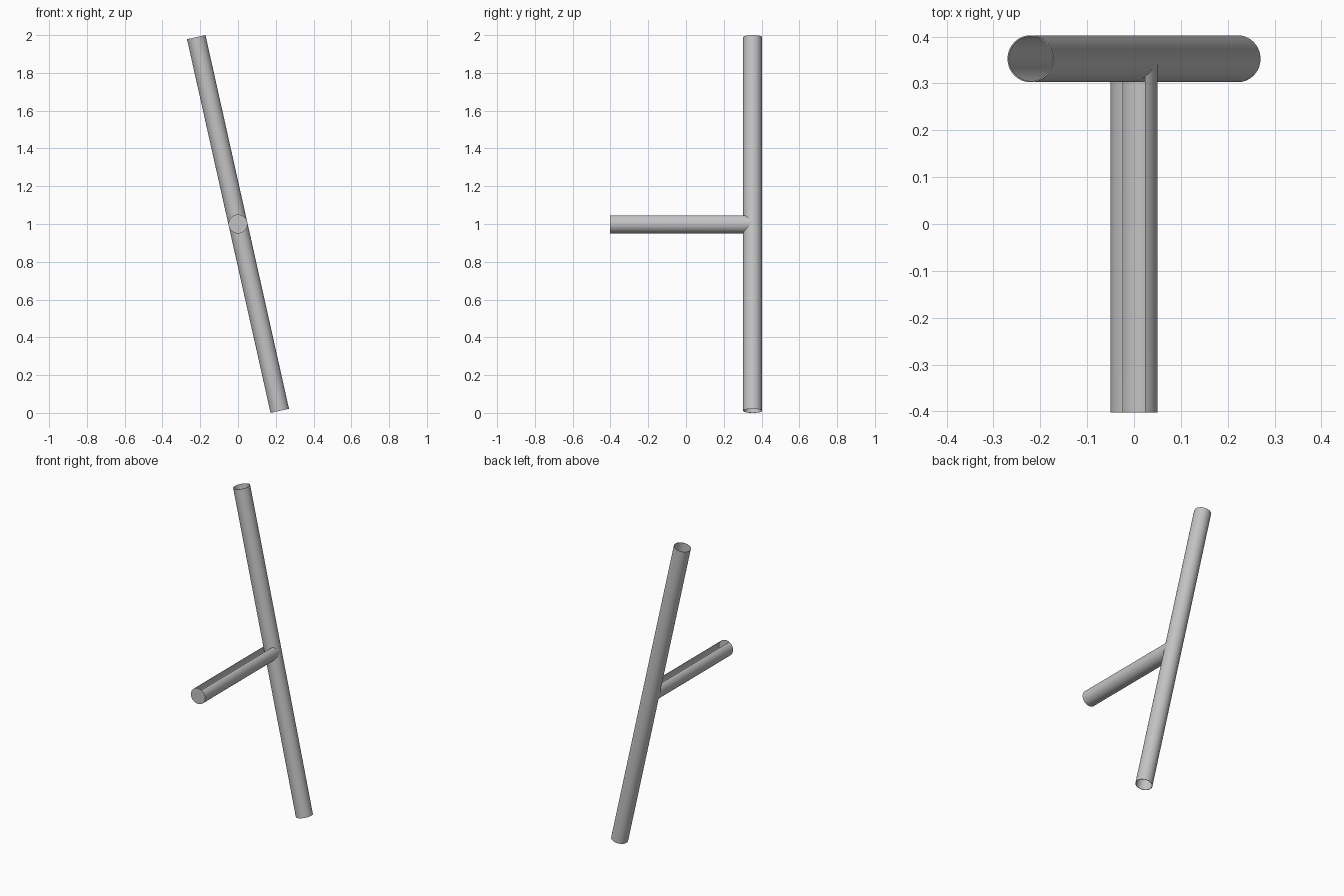
import bpy, bmesh, math
from mathutils import Matrix

cube = bpy.data.objects.get("Cube")
if cube:
    bpy.data.objects.remove(cube, do_unlink=True)

RADIUS = 0.05
SIDES = 64
TILT = math.radians(-12.6)
TUBE_LENGTH = 2.027
TUBE_Y = 0.3525
FRONT_Y = -0.4025

# Single grey metal colour
grey = bpy.data.materials.new("light grey metal")
grey.use_nodes = True
colour = (0.55, 0.55, 0.55, 1)
grey.diffuse_color = colour
grey.node_tree.nodes["Principled BSDF"].inputs["Base Color"].default_value = colour


def cylinder(length, caps):
    bm = bmesh.new()
    bmesh.ops.create_cone(bm, cap_ends=caps, segments=SIDES,
                          radius1=RADIUS, radius2=RADIUS, depth=length)
    return bm


def make_object(name, bm):
    mesh = bpy.data.meshes.new(name)
    bm.to_mesh(mesh)
    bm.free()
    mesh.materials.append(grey)
    obj = bpy.data.objects.new(name, mesh)
    bpy.context.collection.objects.link(obj)
    bpy.ops.object.select_all(action='DESELECT')
    obj.select_set(True)
    bpy.context.view_layer.objects.active = obj
    return obj


# Long leaning tube: open at both ends, with a thin wall
tube = make_object("long_tube", cylinder(TUBE_LENGTH, False))
wall = tube.modifiers.new("wall", 'SOLIDIFY')
wall.thickness = 0.0025
wall.offset = -1
bpy.ops.object.modifier_apply(modifier=wall.name)
bpy.ops.object.shade_smooth_by_angle(angle=math.radians(30))
tube.location = (0, TUBE_Y, 1)
tube.rotation_euler = (0, TILT, 0)

# Cross bar: capped at the front, its back end cut to saddle the tube
bm = cylinder(TUBE_Y - FRONT_Y, True)
bm.transform(Matrix.Translation((0, (TUBE_Y + FRONT_Y) / 2, 0))
             @ Matrix.Rotation(math.radians(90), 4, 'X'))
back_cap = [f for f in bm.faces if f.normal.y > 0.9]
bmesh.ops.delete(bm, geom=back_cap, context='FACES_ONLY')
for v in bm.verts:
    if v.co.y > 0:
        offset = v.co.x * math.cos(TILT) - v.co.z * math.sin(TILT)
        v.co.y = TUBE_Y - math.sqrt(max(RADIUS ** 2 - offset ** 2, 0))
bar = make_object("cross_bar", bm)
bpy.ops.object.shade_smooth_by_angle(angle=math.radians(30))
bar.location = (0, 0, 1)
